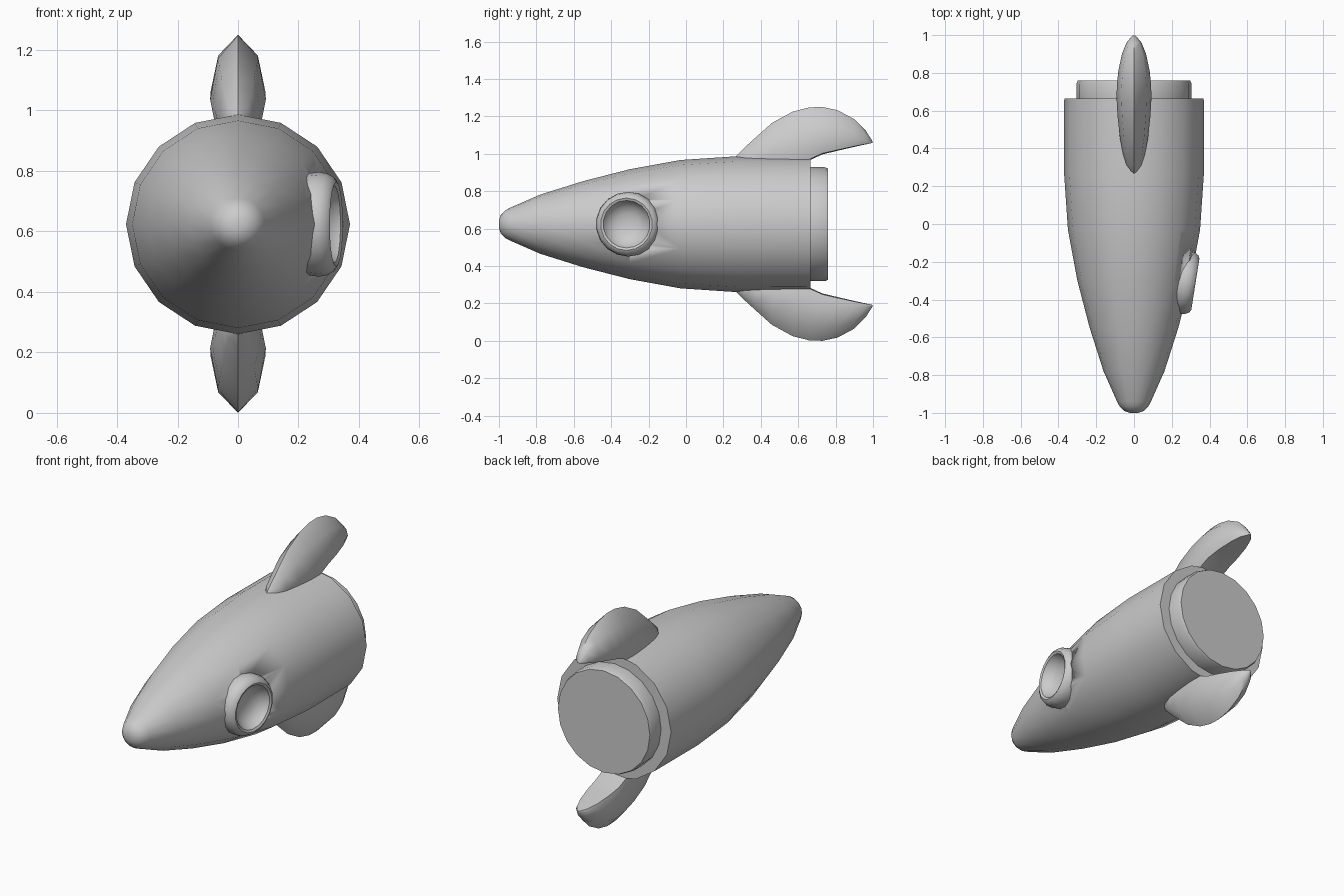
import bpy, bmesh, math
from mathutils import Matrix

if "Cube" in bpy.data.objects:
    bpy.data.objects.remove(bpy.data.objects["Cube"])

CZ = 0.6235  # height of the rocket axis


def finish(bm, name, angle=40):
    bmesh.ops.remove_doubles(bm, verts=bm.verts, dist=1e-4)
    bmesh.ops.recalc_face_normals(bm, faces=bm.faces)
    me = bpy.data.meshes.new(name)
    bm.to_mesh(me)
    bm.free()
    ob = bpy.data.objects.new(name, me)
    bpy.context.collection.objects.link(ob)
    bpy.ops.object.select_all(action='DESELECT')
    bpy.context.view_layer.objects.active = ob
    ob.select_set(True)
    bpy.ops.object.shade_smooth_by_angle(angle=math.radians(angle))
    return ob


def loft(bm, rings):
    """Skin a list of equally long closed rings and cap both ends."""
    vs = [[bm.verts.new(p) for p in r] for r in rings]
    n = len(rings[0])
    for a, b in zip(vs, vs[1:]):
        for i in range(n):
            j = (i + 1) % n
            bm.faces.new((a[i], a[j], b[j], b[i]))
    bm.faces.new(vs[0])
    bm.faces.new(vs[-1])


def lathe(name, profile, matrix, sides=16, sx=1.0):
    """Turn (radius, height) points around local z, then place with matrix."""
    bm = bmesh.new()
    rings = []
    for r, h in profile:
        rings.append([(sx * r * math.cos(2 * math.pi * k / sides),
                       r * math.sin(2 * math.pi * k / sides), h) for k in range(sides)])
    loft(bm, rings)
    bm.transform(matrix)
    return finish(bm, name)


# local z -> world y
along_y = Matrix.Translation((0, 0, CZ)) @ Matrix.Rotation(math.radians(-90), 4, 'X')

# Hull
hull = lathe("hull", [(0.02, -1.0), (0.05, -0.99), (0.075, -0.965), (0.088, -0.94),
                      (0.158, -0.78), (0.23, -0.55), (0.294, -0.30), (0.343, -0.03),
                      (0.363, 0.27), (0.362, 0.665)], along_y, sx=1.02)

# Engine nozzle
lathe("nozzle", [(0.295, 0.60), (0.305, 0.66), (0.305, 0.74), (0.298, 0.76)],
      along_y, sides=20)

# Porthole frame with a shallow bowl, tilted with the hull side
port = (Matrix.Translation((0.322, -0.318, CZ)) @ Matrix.Rotation(math.radians(-9), 4, 'Z')
        @ Matrix.Rotation(math.radians(90), 4, 'Y'))
lathe("porthole", [(0.02, -0.07), (0.06, -0.064), (0.095, -0.047), (0.12, -0.018),
                   (0.127, -0.003), (0.14, 0.003), (0.156, -0.006), (0.168, -0.028),
                   (0.173, -0.055), (0.165, -0.12), (0.15, -0.12)], port, sides=18)

# Opening in the hull behind the porthole
cutter = lathe("porthole_cutter", [(0.14, -0.11), (0.14, 0.08)], port, sides=18)
cutter.hide_render = True
cutter.hide_viewport = True
cut = hull.modifiers.new("opening", 'BOOLEAN')
cut.operation = 'DIFFERENCE'
cut.solver = 'EXACT'
cut.object = cutter

# Fins: stations of (y, outer z, inner z, half width)
stations = [(0.265, 0.985, 0.94, 0.012), (0.31, 1.03, 0.94, 0.043), (0.37, 1.085, 0.94, 0.058),
            (0.46, 1.165, 0.94, 0.075), (0.57, 1.225, 0.94, 0.087), (0.66, 1.248, 0.965, 0.092),
            (0.73, 1.25, 0.997, 0.091), (0.81, 1.233, 0.016 + 1.0, 0.083),
            (0.90, 1.185, 1.037, 0.064), (0.96, 1.125, 1.05, 0.04), (0.998, 1.066, 1.058, 0.008)]


def fin(name, flip):
    bm = bmesh.new()
    rings = []
    for y, zo, zi, w in stations:
        h = zo - zi
        half = [(0.72 * w, zo - 0.27 * h), (w, zi + 0.25 * h), (0.85 * w, zi + 0.02 * h)]
        sec = [(0, zo)] + half + [(0, zi)] + [(-x, z) for x, z in reversed(half)]
        rings.append([(x, y, 1.25 - z if flip else z) for x, z in sec])
    loft(bm, rings)
    finish(bm, name, 50)


fin("top_fin", False)
fin("bottom_fin", True)
